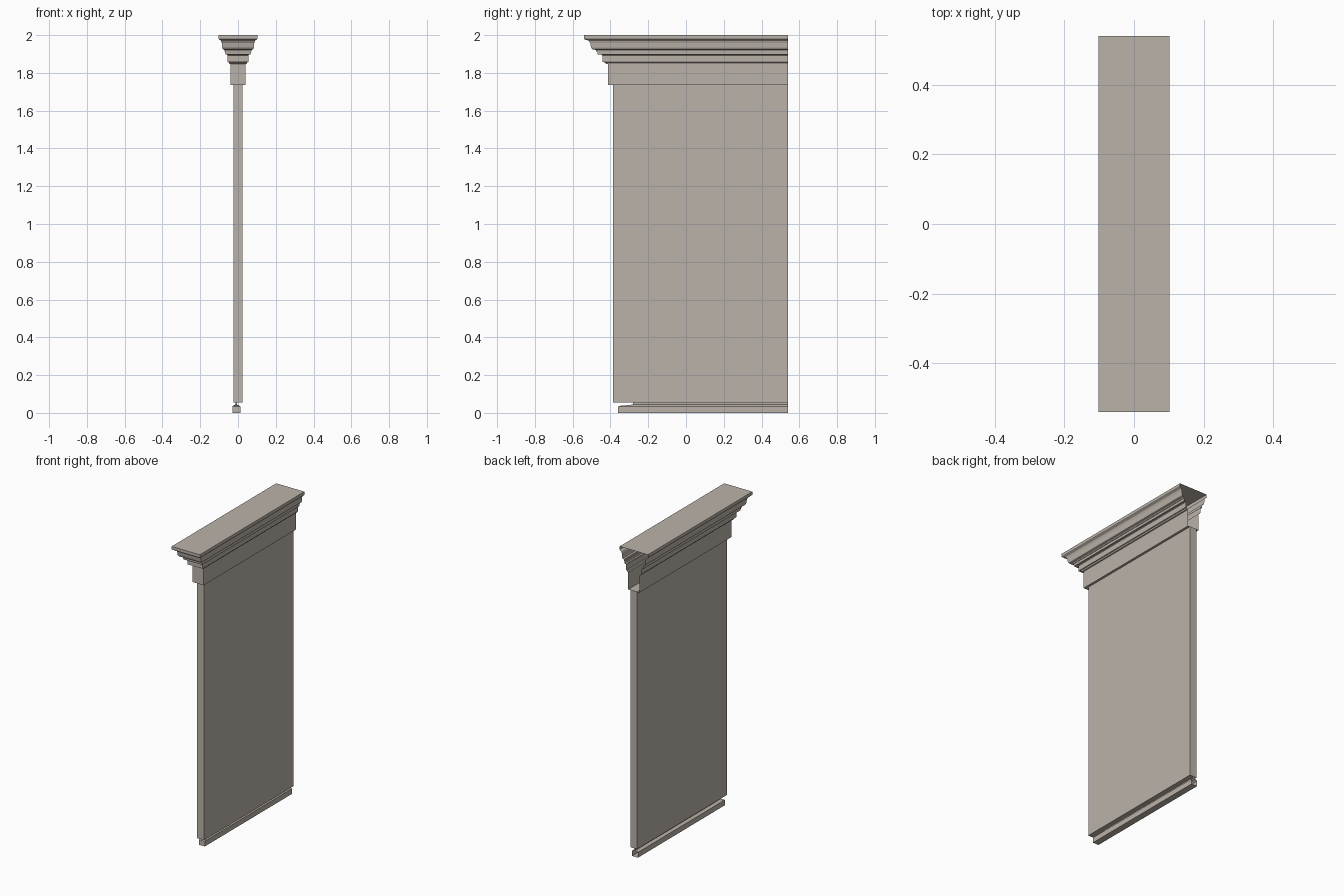
import bpy, bmesh

if "Cube" in bpy.data.objects:
    bpy.data.objects.remove(bpy.data.objects["Cube"])

stone = bpy.data.materials.new("warm grey stone")
stone.diffuse_color = (0.50, 0.45, 0.40, 1)
stone.use_nodes = True
stone.node_tree.nodes["Principled BSDF"].inputs["Base Color"].default_value = stone.diffuse_color
BACK = 0.54


def finish(name, bm):
    bmesh.ops.remove_doubles(bm, verts=bm.verts, dist=1e-5)
    bmesh.ops.recalc_face_normals(bm, faces=bm.faces)
    me = bpy.data.meshes.new(name)
    bm.to_mesh(me)
    bm.free()
    me.materials.append(stone)
    ob = bpy.data.objects.new(name, me)
    bpy.context.collection.objects.link(ob)
    return ob


def wrap(name, rings, cx=0.0, cap_top=True, cap_bottom=False):
    """Moulding around left, front and right, open at the back.
    rings: (half width, front y, z) from bottom to top."""
    bm = bmesh.new()
    rows = []
    for h, f, z in rings:
        pts = [(cx - h, BACK), (cx - h, f), (cx + h, f), (cx + h, BACK)]
        rows.append([bm.verts.new((x, y, z)) for x, y in pts])
    for a, b in zip(rows, rows[1:]):
        for i in range(3):
            bm.faces.new((a[i], a[i + 1], b[i + 1], b[i]))
    if cap_top:
        bm.faces.new(rows[-1])
    if cap_bottom:
        bm.faces.new(rows[0][::-1])
    return finish(name, bm)


# Flat wall panel
bm = bmesh.new()
bmesh.ops.create_cube(bm, size=1)
for v in bm.verts:
    v.co.x *= 0.05
    v.co.y = -0.387 if v.co.y < 0 else BACK
    v.co.z = 0.055 if v.co.z < 0 else 1.737
finish("wall_panel", bm)

# Frieze and stepped cornice: (projection beyond the frieze, height)
profile = [(0, 1.735), (0, 1.846), (0.012, 1.848), (0.020, 1.856),
           (0.030, 1.858), (0.030, 1.892), (0.036, 1.896), (0.056, 1.897),
           (0.058, 1.912), (0.064, 1.914), (0.066, 1.922), (0.086, 1.926),
           (0.091, 1.936), (0.095, 1.958), (0.103, 1.970),
           (0.110, 1.973), (0.122, 1.976), (0.128, 1.980), (0.128, 2.0)]
wrap("cornice", [(0.040 + 0.484 * d, -0.412 - d, z) for d, z in profile],
     cap_bottom=True)

# Small base moulding with a sloped top and thin ridge
wrap("base_moulding", [(0.021, -0.36, 0), (0.021, -0.36, 0.034),
                       (0.017, -0.345, 0.038), (0.004, -0.28, 0.044),
                       (0.004, -0.28, 0.055)],
     cx=-0.009, cap_bottom=True)
